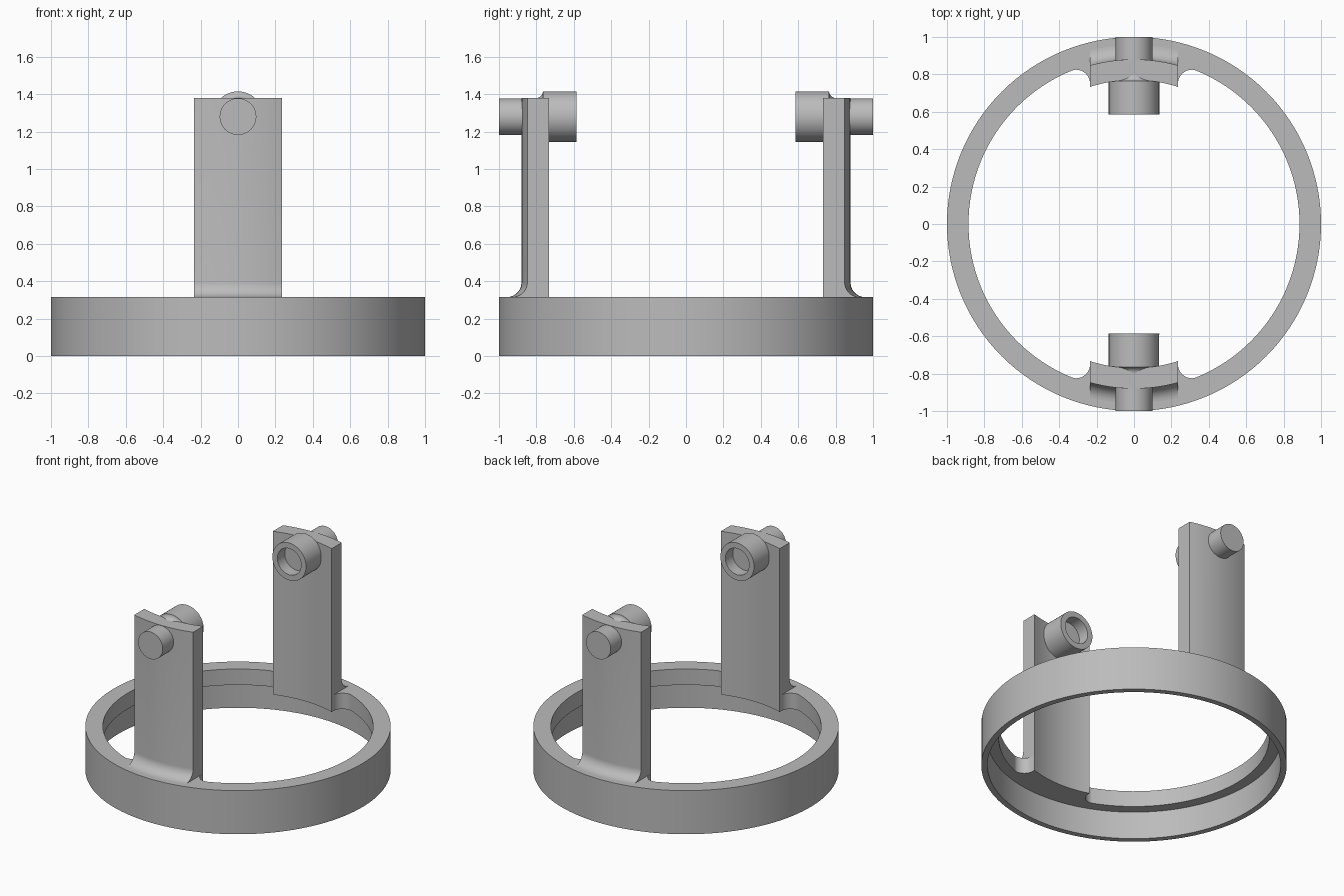
import bpy, bmesh
from math import sin, cos, pi, sqrt, radians, atan2
from mathutils import Matrix

cube = bpy.data.objects.get("Cube")
if cube:
    bpy.data.objects.remove(cube, do_unlink=True)

grey = bpy.data.materials.new("plain grey")
grey.use_nodes = True
grey.diffuse_color = (0.5, 0.5, 0.5, 1)
grey.node_tree.nodes["Principled BSDF"].inputs["Base Color"].default_value = (0.5, 0.5, 0.5, 1)

RING_IN, LEDGE, RING_TOP = 0.885, 0.2, 0.315
ARM_IN, ARM_OUT, ARM_TOP, HALF_W = 0.77, 0.88, 1.38, 0.235
PIN_Z = 1.28


def finish(name, bm, turn=0.0):
    """Turn the mesh about z, fix normals and add it as a smooth-by-angle object."""
    bm.transform(Matrix.Rotation(turn, 4, "Z"))
    bmesh.ops.recalc_face_normals(bm, faces=bm.faces)
    mesh = bpy.data.meshes.new(name)
    bm.to_mesh(mesh)
    bm.free()
    mesh.materials.append(grey)
    obj = bpy.data.objects.new(name, mesh)
    bpy.context.collection.objects.link(obj)
    bpy.ops.object.select_all(action="DESELECT")
    obj.select_set(True)
    bpy.context.view_layer.objects.active = obj
    bpy.ops.object.shade_smooth_by_angle(angle=radians(30))
    return obj


def loft(loops, closed):
    """Skin equal-length closed loops; cap the ends unless the sweep is closed."""
    bm = bmesh.new()
    rows = [[bm.verts.new(p) for p in loop] for loop in loops]
    n = len(rows[0])
    pairs = list(zip(rows, rows[1:])) + ([(rows[-1], rows[0])] if closed else [])
    for a, b in pairs:
        for i in range(n):
            j = (i + 1) % n
            bm.faces.new((a[i], a[j], b[j], b[i]))
    if not closed:
        bm.faces.new(rows[0])
        bm.faces.new(rows[-1])
    return bm


def arc(cx, cy, r, a0, a1, n=10):
    return [(cx + r * cos(a0 + (a1 - a0) * i / n), cy + r * sin(a0 + (a1 - a0) * i / n))
            for i in range(n + 1)]


def turned(profile, n=48):
    """Solid of (radius, y) rings about the pin axis, capped at both ends."""
    return loft([[(r * cos(2 * pi * i / n), y, PIN_Z + r * sin(2 * pi * i / n))
                  for i in range(n)] for r, y in profile], False)


# Base ring with a stepped recess underneath
section = [(1, 0), (1, RING_TOP), (RING_IN, RING_TOP), (RING_IN, LEDGE), (0.96, LEDGE), (0.96, 0)]
steps = 128
finish("base_ring", loft([[(r * cos(2 * pi * k / steps), r * sin(2 * pi * k / steps), z)
                           for r, z in section] for k in range(steps)], True))

for side, turn in (("back", 0), ("front", pi)):
    # Curved upright arm with a rounded root on the ring
    root = 0.078
    section = [(ARM_IN, LEDGE), (ARM_IN, ARM_TOP), (ARM_OUT, ARM_TOP)]
    section += arc(ARM_OUT + root, RING_TOP + root, root, pi, 1.5 * pi)
    section += [(ARM_OUT + root, 0.25), (0.89, 0.25), (0.89, LEDGE)]
    xs = [HALF_W * (k / 8 - 1) for k in range(17)]
    finish(side + "_arm", loft([[(x, sqrt(r * r - x * x), z) for r, z in section] for x in xs], False), turn)

    # Rounded corners joining the arm sides to the ring's inner wall
    cx, cy, cr = 0.31, 0.75, 0.075
    outline = arc(cx, cy, cr, pi, atan2(cy, cx)) + [(0.345, 0.83), (0.2, 0.87)]
    for label, s in (("left", 1), ("right", -1)):
        finish(f"{side}_{label}_corner",
               loft([[(s * x, y, z) for x, y in outline] for z in (LEDGE, RING_TOP)], False), turn)

    # Outward pin
    finish(side + "_pin", turned([(0.098, 0.83), (0.098, 1.0)]), turn)

    # Inward boss with a blind bore and a flared neck at the arm's top edge
    neck = [(r, y) for y, r in arc(0.8, 0.135, 0.035, pi, 1.5 * pi, 6)]
    finish(side + "_boss", turned([(0.095, 0.67), (0.095, 0.585), (0.135, 0.585)] + neck), turn)
